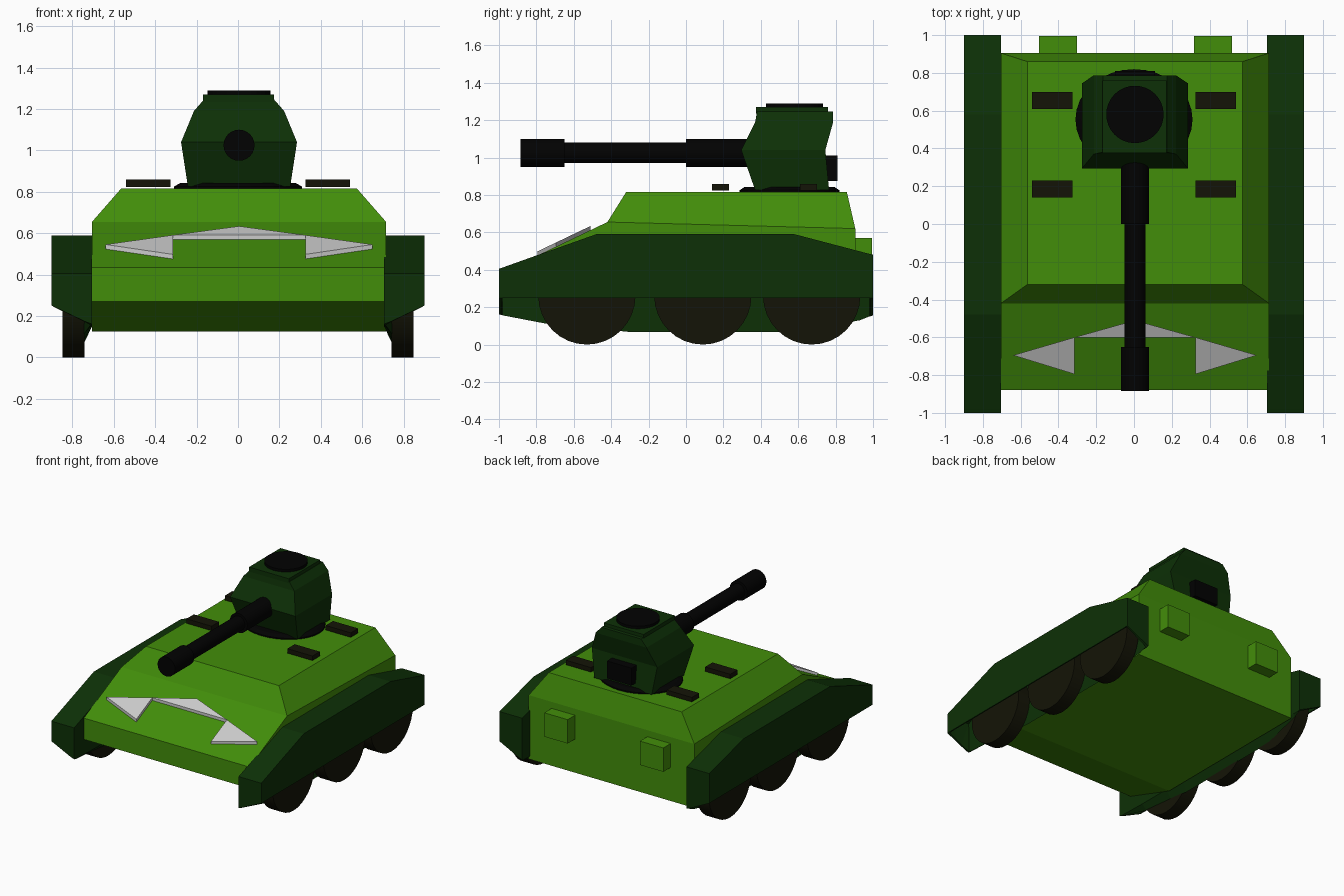
import bpy, bmesh
from math import sin, cos, pi

if "Cube" in bpy.data.objects:
    bpy.data.objects.remove(bpy.data.objects["Cube"])


def material(name, rgb):
    m = bpy.data.materials.new(name)
    m.diffuse_color = (*rgb, 1)
    m.use_nodes = True
    m.node_tree.nodes["Principled BSDF"].inputs["Base Color"].default_value = m.diffuse_color
    return m


LIGHT = material("light_green", (0.055, 0.27, 0.003))
DARK = material("dark_green", (0.004, 0.030, 0.002))
BLACK = material("black", (0.0005, 0.0005, 0.0005))
TYRE = material("tyre", (0.007, 0.007, 0.002))


def loft(name, rings, mat=None):
    """Closed solid through rings of equal point count."""
    bm = bmesh.new()
    rows = [[bm.verts.new(p) for p in r] for r in rings]
    n = len(rows[0])
    for a, b in zip(rows, rows[1:]):
        for i in range(n):
            j = (i + 1) % n
            bm.faces.new((a[i], a[j], b[j], b[i]))
    bm.faces.new(rows[0])
    bm.faces.new(rows[-1])
    bmesh.ops.recalc_face_normals(bm, faces=bm.faces)
    me = bpy.data.meshes.new(name)
    bm.to_mesh(me)
    bm.free()
    ob = bpy.data.objects.new(name, me)
    bpy.context.collection.objects.link(ob)
    if mat:
        me.materials.append(mat)
    return ob


def box(name, x0, x1, y0, y1, z0, z1, mat):
    return loft(name, [[(x0, y0, z), (x1, y0, z), (x1, y1, z), (x0, y1, z)]
                       for z in (z0, z1)], mat)


def circle(f, n):
    return [f(cos(2 * pi * i / n), sin(2 * pi * i / n)) for i in range(n)]


def smooth(ob):
    bpy.ops.object.select_all(action='DESELECT')
    ob.select_set(True)
    bpy.context.view_layer.objects.active = ob
    bpy.ops.object.shade_smooth_by_angle(angle=0.6)


# Upper parts sit a hair to the right of centre
DX = .005

# Hull: extruded side profile with a tapered upper deck
profile = [(-.45, .125), (-.88, .27), (-.88, .435), (-.42, .655),
           (.905, .62), (.905, .125)]
loft("hull_lower", [[(x + DX, y, z) for y, z in profile] for x in (-.71, .71)], LIGHT)
loft("hull_upper", [
    [(s * x + DX, y, z) for s, y, z in deck] for x, deck in (
        (.71, [(-1, -.42, .655), (1, -.42, .655), (1, .905, .62), (-1, .905, .62)]),
        (.57, [(-1, -.32, .815), (1, -.32, .815), (1, .86, .815), (-1, .86, .815)]))], LIGHT)

# Fender stations: y, top height, low edge, hollow wheel bay or solid end
stations = [(-1, .405, .16, False), (-.985, .41, .157, False), (-.98, .412, .156, True),
            (-.75, .494, .112, True), (-.48, .59, .085, True), (-.3, .59, .067, True),
            (.58, .59, .067, True), (.93, .498, .13, True), (.98, .485, .15, True),
            (.985, .484, .15, False), (1, .48, .155, False)]
for s, side in ((-1, "left"), (1, "right")):
    rings = []
    for y, top, low, hollow in stations:
        inner = .71 + min(1, (1 - abs(y)) / .25) * .035
        k = (.25 - low) / .19
        under = ([(.705, max(low, .15)), (inner, low), (inner + .005, top - .03),
                  (.89, top - .03), (.89, .25)] if hollow else
                 [(.705, low + .001)] + [(.71 + d, low + d * k) for d in (.03, .07, .11, .16)])
        rings.append([(s * x, y, z) for x, z in
                      [(.9, .25), (.9, top), (.705, top)] + under])
    loft(f"fender_{side}", rings, DARK)

    # Wheels
    for k, wy in enumerate((-.53, .09, .672)):
        smooth(loft(f"wheel_{side}_{k + 1}", [
            circle(lambda c, d: (s * x, wy + .26 * c, .26 + .26 * d), 32)
            for x in (.742, .848)], TYRE))

    # Deck slabs and rear stowage boxes
    for k, y in enumerate((.14, .61)):
        box(f"deck_slab_{side}_{k + 1}", s * .325, s * .54, y, y + .09, .824, .859, TYRE)
    box(f"rear_box_{side}", s * .31 + .008, s * .51 + .008, .89, .995, .385, .57, LIGHT)


# Plain trim plates lying on the sloped front
def trim(name, tri):
    z = lambda y: .655 + (y + .42) * .478
    loft(name, [[(x + DX, y, z(y) + h) for x, y in tri] for h in (-.005, .022)])


for s, side in ((-1, "left"), (1, "right")):
    trim(f"front_trim_{side}", [(s * .645, -.695), (s * .32, -.60), (s * .32, -.795)])
trim("front_trim_upper", [(-.32, -.60), (0, -.51), (.32, -.60)])

# Turret ring
loft("turret_ring", [circle(lambda c, d: (r * c, .553 + r * .86 * d, z), 32)
                     for r, z in ((.31, .81), (.31, .825), (.28, .842))], BLACK)

# Turret shell: z, half width, front y, rear y
loft("turret", [
    [(-w + DX, f, z), (w + DX, f, z), (w + DX, r, z), (-w + DX, r, z)]
    for z, w, f, r in ((.825, .247, .37, .765), (1.04, .28, .295, .745),
                       (1.19, .218, .37, .787), (1.245, .17, .38, .787))], DARK)
box("turret_roof_plate", -.168, .173, .375, .76, 1.235, 1.27, DARK)
loft("roof_hatch", [circle(lambda c, d: (.152 * c + DX, .58 + .152 * d, z), 32)
                    for z in (1.26, 1.29)], BLACK)
box("rear_hatch", -.1, .11, .74, .81, .875, 1.01, BLACK)

# Gun: stepped barrel along y
steps = [(.40, .075), (0, .075), (0, .055), (-.65, .055), (-.65, .075), (-.885, .075)]
smooth(loft("gun_barrel", [circle(lambda c, d: (r * c + DX, y, 1.025 + r * d), 24)
                           for y, r in steps], BLACK))
